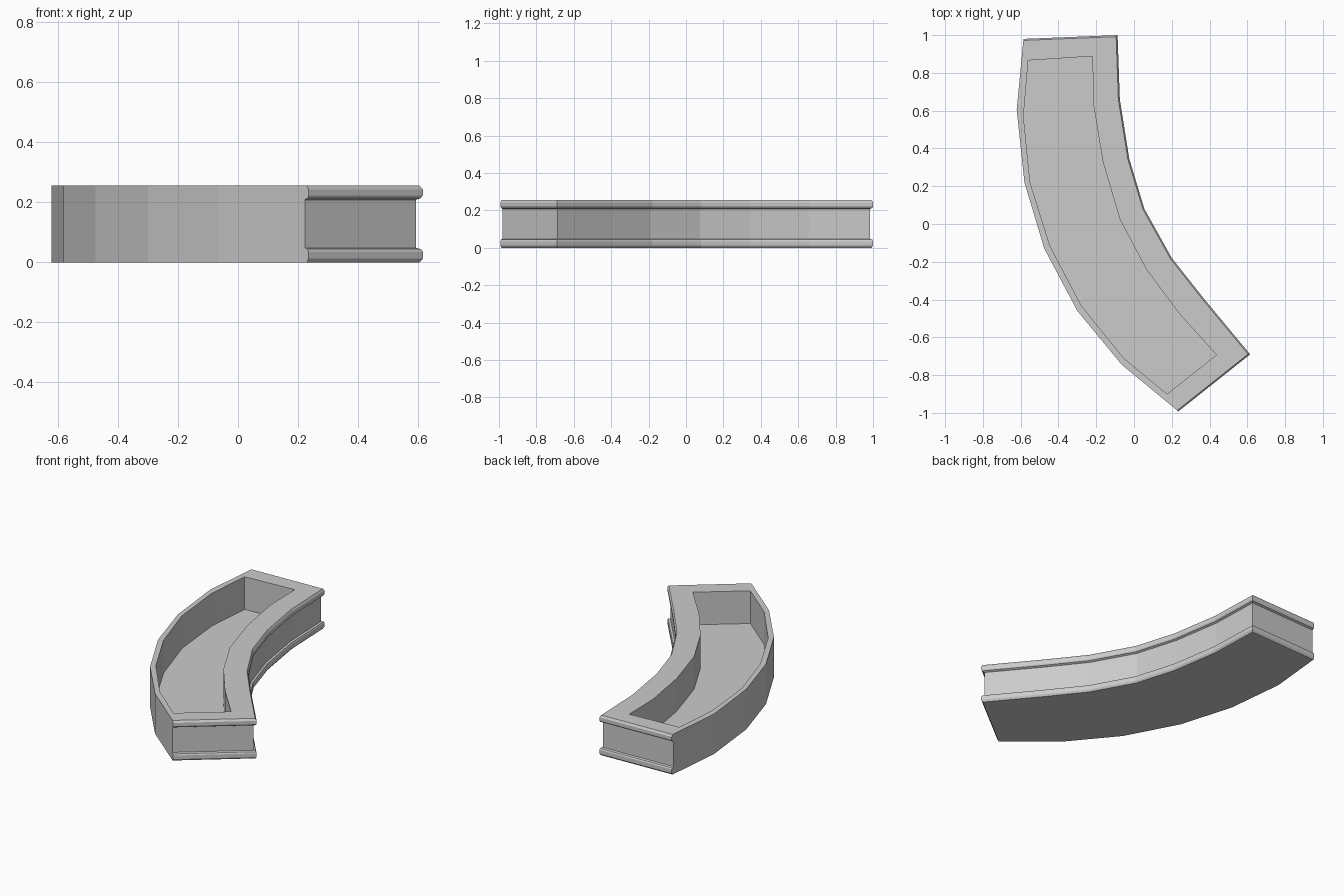
import bpy, bmesh
from mathutils import Vector as V

if "Cube" in bpy.data.objects:
    bpy.data.objects.remove(bpy.data.objects["Cube"])

# Outer outline, counter-clockwise: plain convex side, front end, lipped concave side, back end
CONVEX = [(-.585, .98), (-.621, .605), (-.58, .22), (-.475, -.13), (-.30, -.46), (-.065, -.745), (.235, -.992)]
CONCAVE = [(.615, -.69), (.37, -.395), (.2, -.18), (.055, .08), (-.025, .345), (-.075, .66), (-.087, 1.0)]
# Basin outline with matching points
BASIN = [(-.56, .866), (-.585, .57), (-.55, .22), (-.445, -.115), (-.28, -.43), (-.055, -.71), (.175, -.90),
         (.437, -.693), (.24, -.475), (.065, -.24), (-.075, .025), (-.165, .33), (-.215, .635), (-.22, .888)]
# Wall profile: inset of the lipped sides, height
PROFILE = [(.008, 0), (0, .012), (0, .035), (.004, .044), (.016, .048),
           (.016, .208), (.004, .214), (0, .223), (0, .243), (.008, .256)]
FLOOR_Z = .047

outline = [V(p) for p in CONVEX + CONCAVE]
n = len(outline)


def inset(d):
    """Move the lipped edges inward by d, keeping the convex side in place."""
    lines = []
    for i in range(n):
        a, b = outline[i], outline[(i + 1) % n]
        t = (b - a).normalized()
        shift = V((-t.y, t.x)) * (0 if i < len(CONVEX) - 1 else d)
        lines.append((a + shift, t))
    pts = []
    for i in range(n):
        (p, t), (q, s) = lines[i - 1], lines[i]
        k = (q - p).cross(s) / t.cross(s)
        pts.append(p + t * k)
    return pts


bm = bmesh.new()


def ring(pts, z):
    return [bm.verts.new((p[0], p[1], z)) for p in pts]


# Lipped outer wall, flat rim and recessed basin
rings = [ring(inset(d), z) for d, z in PROFILE]
rings += [ring(BASIN, PROFILE[-1][1]), ring(BASIN, FLOOR_Z)]
for lo, hi in zip(rings, rings[1:]):
    for i in range(n):
        j = (i + 1) % n
        bm.faces.new((lo[i], lo[j], hi[j], hi[i]))
bm.faces.new(rings[0][::-1])   # underside
bm.faces.new(rings[-1])        # basin floor
bmesh.ops.recalc_face_normals(bm, faces=bm.faces)

mesh = bpy.data.meshes.new("curved_trough")
bm.to_mesh(mesh)
bm.free()
bpy.context.collection.objects.link(bpy.data.objects.new("curved_trough", mesh))
